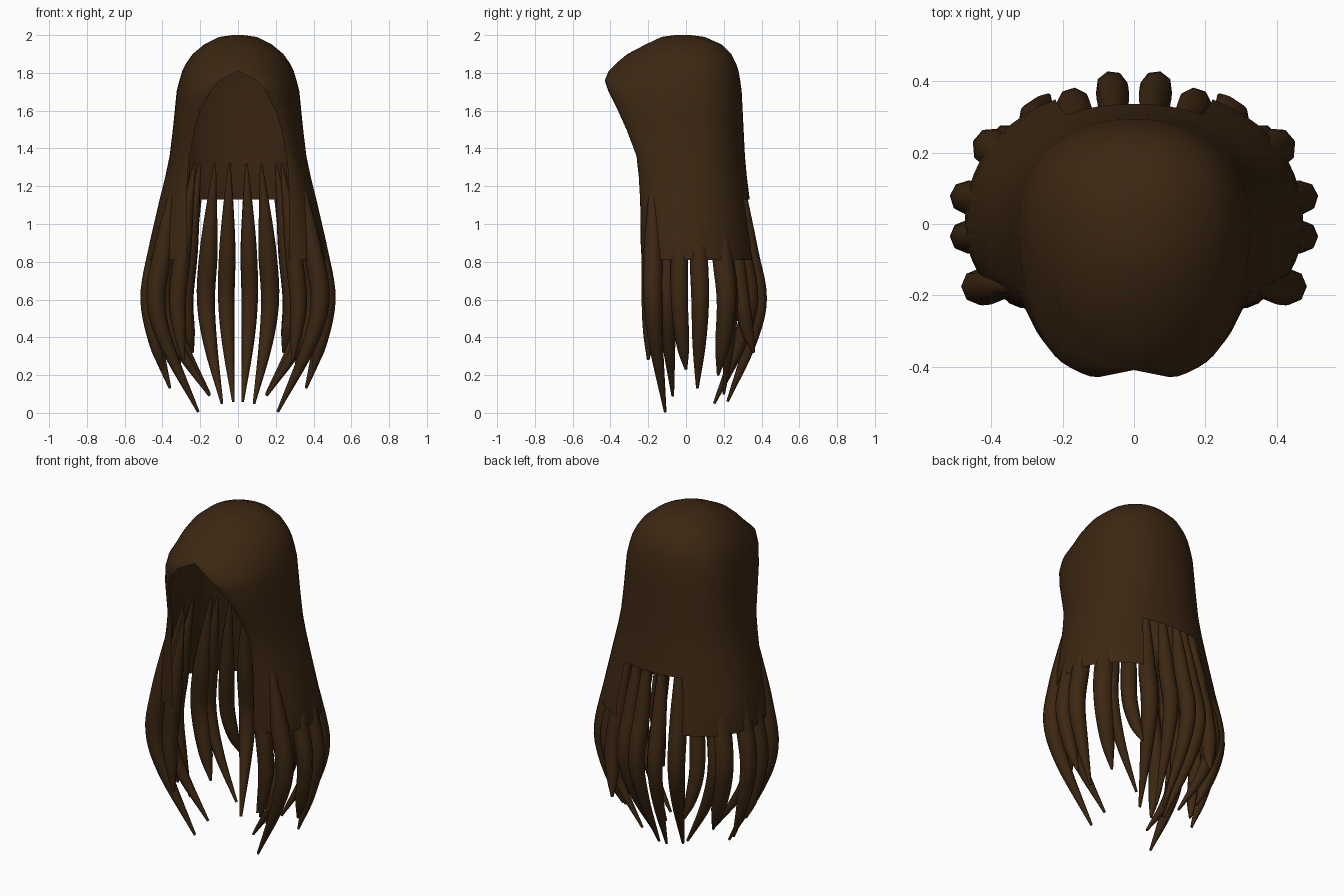
import bpy, bmesh, math
from mathutils import Vector

if "Cube" in bpy.data.objects:
    bpy.data.objects.remove(bpy.data.objects["Cube"])

brown = bpy.data.materials.new("dark brown hair")
brown.diffuse_color = (0.045, 0.02, 0.006, 1)
brown.use_nodes = True
brown.node_tree.nodes["Principled BSDF"].inputs["Base Color"].default_value = brown.diffuse_color

# Rings of the hair cap: z, half width, back depth, front depth, x of the front edge
RINGS = [
    (2.00, .03, .03, .06, 0), (1.99, .10, .10, .13, 0), (1.95, .18, .19, .215, 0),
    (1.90, .24, .24, .31, 0), (1.85, .275, .265, .37, 0), (1.81, .295, .278, .41, 0),
    (1.76, .31, .287, .43, .10), (1.70, .325, .295, .41, .145), (1.60, .335, .30, .36, .20),
    (1.50, .345, .305, .315, .23), (1.36, .362, .312, .262, .257), (1.25, .385, .322, .25, .268),
    (1.13, .415, .337, .243, .27), (1.00, .445, .358, .24, .27), (.90, .468, .375, .24, .27),
    (.81, .475, .385, .235, .27)]


def ring_at(z):
    for a, b in zip(RINGS, RINGS[1:]):
        if a[0] >= z >= b[0]:
            t = (a[0] - z) / (a[0] - b[0])
            return [p + (q - p) * t for p, q in zip(a, b)]
    return RINGS[-1]


# Hair cap: one half lofted from front edge to back centre, then mirrored
bm = bmesh.new()
N = 14
rows = []
for z, w, back, front, ex in RINGS:
    row = []
    for i in range(N + 1):
        t = math.pi / 2 * i / N
        row.append(bm.verts.new((ex + (w - ex) * math.sin(t), -front * math.cos(t), z)))
    for i in range(1, N + 1):
        t = math.pi / 2 * i / N
        row.append(bm.verts.new((w * max(0, math.cos(t)) ** .92 if i < N else 0,
                                 back * math.sin(t) ** .92, z)))
    rows.append(row)
for a, b in zip(rows, rows[1:]):
    for i in range(2 * N):
        # the back centre ends higher than the sides
        if b[0].co.z < 1.12 and i >= 2 * N - 4:
            continue
        bm.faces.new((a[i], b[i], b[i + 1], a[i + 1]))
bm.faces.new(rows[0])
bmesh.ops.delete(bm, geom=[v for v in bm.verts if not v.link_faces], context='VERTS')
bmesh.ops.recalc_face_normals(bm, faces=bm.faces)
if sum(f.normal.z * f.calc_area() for f in bm.faces) < 0:
    bmesh.ops.reverse_faces(bm, faces=bm.faces)
me = bpy.data.meshes.new("hair_cap")
bm.to_mesh(me)
bm.free()
me.materials.append(brown)
cap = bpy.data.objects.new("hair_cap", me)
bpy.context.collection.objects.link(cap)
mirror = cap.modifiers.new("mirror", 'MIRROR')
mirror.use_clip = True
for p in me.polygons:
    p.use_smooth = True


def catmull(p, steps=5):
    """Smooth path through the points."""
    q = [p[0] * 2 - p[1]] + p + [p[-1] * 2 - p[-2]]
    out = []
    for i in range(1, len(q) - 2):
        a, b, c, d = q[i - 1:i + 3]
        for s in range(steps):
            t = s / steps
            out.append(.5 * (2 * b + (c - a) * t + (2 * a - 5 * b + 4 * c - d) * t * t
                             + (3 * b - a - 3 * c + d) * t ** 3))
    return out + [p[-1]]


# Locks: bulge point (x, y at z 0.6), tip (x, y, z), thickness
LOCKS = [
    (.062, .385, .025, .22, .06, .045), (.17, .335, .085, .15, .05, .048),
    (.28, .295, .24, .36, .32, .045), (.40, .215, .30, .17, .20, .055),
    (.36, .24, .15, .20, .10, .04),
    (.47, .075, .36, .06, .13, .047), (.472, -.035, .40, 0, .23, .045),
    (.40, -.10, .15, -.07, .09, .045), (.435, -.175, .21, -.11, .005, .05),
    (.32, -.19, .29, -.20, .28, .045)]

cu = bpy.data.curves.new("hair_locks", 'CURVE')
cu.dimensions = '3D'
cu.bevel_depth = 1
cu.bevel_resolution = 2
cu.use_fill_caps = True
for side in (-1, 1):
    for x, y, tx, ty, tz, r in LOCKS:
        pts = []
        # upper part follows the cap
        for z, rad in ((1.32, .006), (1.10, .028), (.85, r)):
            _, w, back, front, _ = ring_at(z)
            sx = w / .515
            sy = back / .43 if y > 0 else 1
            pts.append(Vector((x * sx, y * sy, z, rad)))
        pts.append(Vector((x, y, .60, r)))
        # lower part curls in towards the tip
        m = .36 if tz < .25 else .43
        k = ((.6 - m) / (.6 - tz)) ** 1.5
        pts.append(Vector((x + (tx - x) * k, y + (ty - y) * k, m, r * .75)))
        pts.append(Vector((tx, ty, tz, .007)))
        path = catmull(pts)
        sp = cu.splines.new('POLY')
        sp.points.add(len(path) - 1)
        sp.use_smooth = True
        for p, v in zip(sp.points, path):
            p.co = (side * v.x, v.y, v.z, 1)
            p.radius = max(.005, v.w)
cu.materials.append(brown)
locks = bpy.data.objects.new("hair_locks", cu)
bpy.context.collection.objects.link(locks)
bpy.context.view_layer.objects.active = locks
locks.select_set(True)
bpy.ops.object.convert(target='MESH')
